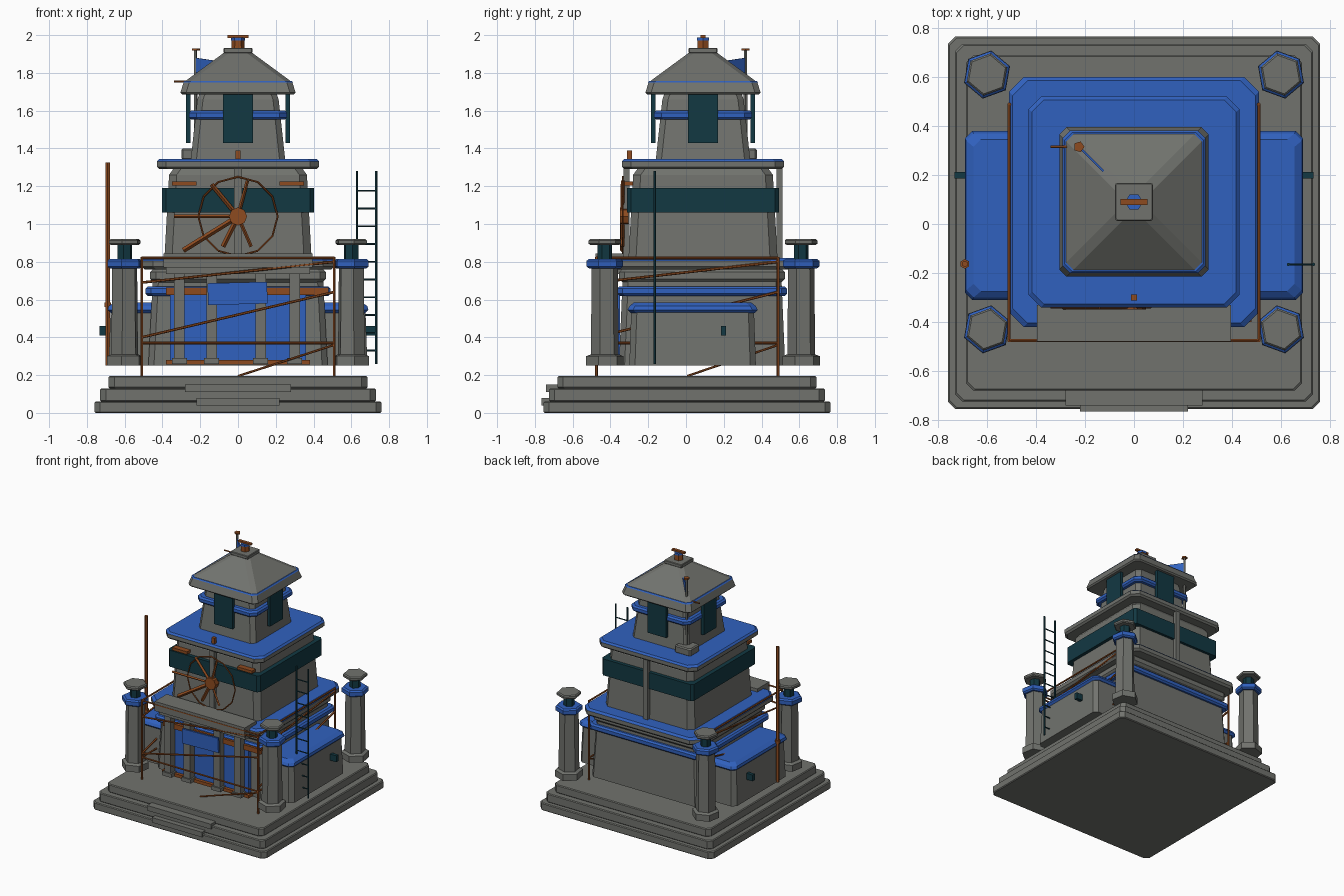
import bpy, bmesh, math
from mathutils import Vector, Matrix

if "Cube" in bpy.data.objects:
    bpy.data.objects.remove(bpy.data.objects["Cube"])


def material(name, rgb):
    m = bpy.data.materials.new(name)
    m.use_nodes = True
    m.diffuse_color = (*rgb, 1)
    m.node_tree.nodes["Principled BSDF"].inputs["Base Color"].default_value = (*rgb, 1)
    return m


STONE = material("weathered stone", (0.165, 0.17, 0.155))
BLUE = material("painted blue", (0.03, 0.12, 0.52))
TEAL = material("dark teal", (0.006, 0.04, 0.055))
RUST = material("rusty metal", (0.27, 0.07, 0.014))
CY = 0.09  # tower axis


def finish(name, bm, mats, top_blue=False):
    bmesh.ops.recalc_face_normals(bm, faces=bm.faces)
    if top_blue:
        bm.normal_update()
        for f in bm.faces:
            f.material_index = int(f.normal.z > 0.3)
    me = bpy.data.meshes.new(name)
    bm.to_mesh(me)
    bm.free()
    for m in mats:
        me.materials.append(m)
    ob = bpy.data.objects.new(name, me)
    bpy.context.collection.objects.link(ob)
    return ob


def loft(bm, rings):
    rows = [[bm.verts.new(p) for p in r] for r in rings]
    n = len(rows[0])
    for a, b in zip(rows, rows[1:]):
        for i in range(n):
            bm.faces.new((a[i], a[(i + 1) % n], b[(i + 1) % n], b[i]))
    bm.faces.new(rows[0][::-1])
    bm.faces.new(rows[-1])


def tier(name, levels, mat=STONE, x=0, y=CY, corner=0.03, top_blue=False):
    """Stack of chamfered rectangles; each level is (z, half x, half y)."""
    bm = bmesh.new()
    rings = []
    for z, hx, hy in levels:
        c = corner
        quarter = [(hx, hy - c), (hx - c, hy)]
        pts = quarter + [(-a, b) for a, b in quarter[::-1]]
        pts += [(-a, -b) for a, b in pts]
        rings.append([(x + a, y + b, z) for a, b in pts])
    loft(bm, rings)
    return finish(name, bm, [mat, BLUE], top_blue)


def slab(name, z0, z1, hx, hy, mat=STONE, b=0.012, **kw):
    return tier(name, [(z0, hx - b, hy - b), (z0 + b, hx, hy),
                       (z1 - b, hx, hy), (z1, hx - b, hy - b)], mat, **kw)


def box(name, x0, x1, y0, y1, z0, z1, mat=STONE, tilt=0):
    bm = bmesh.new()
    bmesh.ops.create_cube(bm, size=1)
    bmesh.ops.scale(bm, vec=(x1 - x0, y1 - y0, z1 - z0), verts=bm.verts)
    bmesh.ops.rotate(bm, matrix=Matrix.Rotation(tilt, 3, 'Y'), verts=bm.verts)
    bmesh.ops.translate(bm, vec=((x0 + x1) / 2, (y0 + y1) / 2, (z0 + z1) / 2), verts=bm.verts)
    return finish(name, bm, [mat])


def rod(name, a, b, r=0.008, mat=RUST, sides=6):
    a, b = Vector(a), Vector(b)
    bm = bmesh.new()
    bmesh.ops.create_cone(bm, cap_ends=True, segments=sides, radius1=r, radius2=r, depth=(b - a).length)
    q = (b - a).to_track_quat('Z', 'Y').to_matrix()
    bmesh.ops.rotate(bm, matrix=q, verts=bm.verts)
    bmesh.ops.translate(bm, vec=(a + b) / 2, verts=bm.verts)
    return finish(name, bm, [mat])


def prism(name, x, y, levels, mat, sides=6, turn=0):
    """Upright lathe with few sides; levels are (z, radius)."""
    bm = bmesh.new()
    ang = [turn + i * math.tau / sides for i in range(sides)]
    loft(bm, [[(x + r * math.cos(t), y + r * math.sin(t), z) for t in ang] for z, r in levels])
    return finish(name, bm, [mat])


# stepped plinth and entrance steps
for i, (z0, z1, h) in enumerate([(0, 0.06, 0.76), (0.06, 0.13, 0.73), (0.13, 0.195, 0.685)]):
    slab(f"plinth_{i}", z0, z1, h, h, b=0.006, y=0.005)
box("upper_step", -0.28, 0.28, -0.74, -0.66, 0.11, 0.15)
box("lower_step", -0.22, 0.22, -0.765, -0.7, 0.04, 0.08)

# lower storey
tier("lower_body", [(0.25, 0.475, 0.44), (0.72, 0.45, 0.42)], y=0.085)
slab("lower_band", 0.62, 0.67, 0.49, 0.45, BLUE, y=0.085)
slab("lower_cornice", 0.69, 0.765, 0.465, 0.44, b=0.02, y=0.085)
slab("lower_deck", 0.76, 0.82, 0.51, 0.51, b=0.015, corner=0.06, top_blue=True)

# side wings with vents
for s, side in ((-1, "right"), (1, "left")):
    tier(side + "_wing", [(0.25, 0.14, 0.335), (0.54, 0.13, 0.325)], x=s * 0.545, y=0.035)
    tier(side + "_wing_roof", [(0.53, 0.13, 0.33), (0.545, 0.145, 0.345), (0.565, 0.14, 0.335),
                               (0.585, 0.11, 0.31)], BLUE, x=s * 0.545, y=0.035)
    box(side + "_vent", s * 0.705 - 0.028, s * 0.705 + 0.028, 0.185, 0.212, 0.41, 0.46, TEAL)

# porch
box("porch_roof", -0.395, 0.395, -0.48, -0.33, 0.77, 0.845)
box("porch_beam", -0.38, 0.38, -0.45, -0.34, 0.735, 0.77)
box("porch_wall", -0.36, 0.36, -0.385, -0.35, 0.28, 0.66, BLUE)
box("porch_sill", -0.38, 0.38, -0.41, -0.35, 0.255, 0.28, RUST)
box("porch_rail", -0.38, 0.48, -0.40, -0.38, 0.625, 0.665, RUST)
for x in (-0.31, -0.14, 0.12, 0.30):
    box("porch_column", x - 0.028, x + 0.028, -0.44, -0.385, 0.28, 0.735)
    box("porch_column_base", x - 0.04, x + 0.04, -0.45, -0.38, 0.26, 0.29)
box("porch_sign", -0.16, 0.155, -0.47, -0.455, 0.575, 0.69, BLUE, tilt=-0.025)

# corner columns
for sx in (-1, 1):
    for y in (-0.43, 0.61):
        x, t = sx * 0.6, math.radians(90 - sx * -10)
        prism("column_shaft", x, y, [(0.25, 0.1), (0.30, 0.1), (0.31, 0.075), (0.78, 0.07)], STONE, turn=t)
        prism("column_collar", x, y, [(0.765, 0.085), (0.775, 0.098), (0.805, 0.098), (0.815, 0.085)], BLUE, turn=t)
        prism("column_neck", x, y, [(0.81, 0.04), (0.895, 0.04)], TEAL, turn=t)
        prism("column_cap", x, y, [(0.89, 0.08), (0.897, 0.088), (0.912, 0.088), (0.92, 0.08)], STONE, turn=t)

# scaffold on the front and both sides
for x in (-0.51, 0.51):
    for y in (-0.475, 0.488):
        rod("scaffold_post", (x, y, 0.19), (x, y, 0.825))
corners = [((-0.51, -0.475), (0.51, -0.475)), ((-0.51, -0.475), (-0.51, 0.488)), ((0.51, -0.475), (0.51, 0.488))]
for (ax, ay), (bx, by) in corners:
    for za, zb in ((0.82, 0.82), (0.37, 0.37), (0.40, 0.64), (0.69, 0.80)):
        rod("scaffold_rail", (ax, ay, za), (bx, by, zb), 0.007)
    rod("scaffold_brace", ((ax + bx) / 2, (ay + by) / 2, 0.195), (bx, by, 0.36), 0.006)

# middle storey
tier("middle_body", [(0.81, 0.39, 0.395), (1.26, 0.365, 0.37), (1.295, 0.34, 0.345)], corner=0.04)
tier("middle_band", [(1.06, 0.402, 0.402), (1.19, 0.402, 0.402)], TEAL, corner=0.02)
for y in (-0.315, 0.495):
    box("middle_pilaster", -0.02, 0.02, y - 0.015, y + 0.015, 0.82, 1.295)
slab("middle_deck", 1.29, 1.345, 0.43, 0.43, b=0.013, corner=0.05, top_blue=True)
box("deck_peg", -0.013, 0.013, -0.313, -0.287, 1.34, 1.39, RUST)
for s in (-1, 1):
    box("lintel_plate", s * 0.285 - 0.065, s * 0.285 + 0.065, -0.325, -0.28, 1.203, 1.225, RUST)

# broken wheel
hub = Vector((0, -0.335, 1.04))
ring = [hub + Vector((0.21 * math.cos(i * math.tau / 12), 0, 0.21 * math.sin(i * math.tau / 12))) for i in range(12)]
for i in range(12):
    rod("wheel_rim", ring[i], ring[(i + 1) % 12], 0.005)
rod("wheel_hub", hub - Vector((0, 0.015, 0)), hub + Vector((0, 0.03, 0)), 0.048, sides=8)
for dx, dz, r in ((-0.29, -0.18, 0.014), (-0.08, -0.16, 0.013), (-0.34, 0, 0.009), (-0.14, 0.17, 0.012),
                  (0.05, 0.19, 0.009), (0.07, -0.16, 0.009)):
    rod("wheel_spoke", hub, hub + Vector((dx, 0, dz)), r, sides=4)

# upper storey
tier("upper_body", [(1.34, 0.25, 0.25), (1.66, 0.215, 0.215), (1.70, 0.2, 0.2)])
slab("upper_band", 1.553, 1.60, 0.26, 0.26, BLUE, corner=0.04)
for s in (-1, 1):
    y = CY + s * 0.263
    box("upper_shutter", -0.08, 0.08, y - 0.012, y + 0.012, 1.43, 1.69, TEAL)
    box("upper_shutter", s * 0.263 - 0.012, s * 0.263 + 0.012, CY - 0.08, CY + 0.08, 1.43, 1.69, TEAL)

# roof and finial
tier("roof", [(1.685, 0.295, 0.295), (1.695, 0.305, 0.305), (1.75, 0.288, 0.288), (1.91, 0.07, 0.07)])
tier("roof_stripe", [(1.75, 0.291, 0.291), (1.758, 0.283, 0.283)], BLUE)
slab("roof_cap", 1.905, 1.932, 0.077, 0.077, b=0.004, corner=0.005)
prism("finial_post", 0, CY, [(1.93, 0.035), (1.975, 0.033)], RUST)
prism("finial_disc", 0, CY, [(1.972, 0.036), (1.988, 0.036)], BLUE)
box("finial_bar", -0.055, 0.055, CY - 0.012, CY + 0.012, 1.986, 2.0, RUST)

# flagpole
px, py = -0.225, 0.315
slab("flagpole_foot", 1.34, 1.40, 0.07, 0.06, b=0.008, x=-0.23, y=py, corner=0.01)
prism("flagpole", px, py, [(1.39, 0.012), (1.925, 0.009)], STONE, sides=5)
prism("flagpole_knob", px, py, [(1.918, 0.023), (1.93, 0.023)], RUST, sides=5)
rod("flagpole_arm", (-0.34, py, 1.755), (px, py, 1.755), 0.006)
bm = bmesh.new()
loft(bm, [[(px + o, py + o, 1.88), (px + o + 0.1, py + o - 0.1, 1.865),
           (px + o + 0.09, py + o - 0.09, 1.81), (px + o, py + o, 1.80)] for o in (-0.003, 0.003)])
finish("flag", bm, [BLUE])

# tall side pole and ladder
rod("side_pole", (-0.69, -0.163, 0.25), (-0.69, -0.163, 1.325), 0.013)
rod("side_pole_clamp", (-0.69, -0.163, 0.56), (-0.69, -0.163, 0.585), 0.02)
for x in (0.63, 0.732):
    rod("ladder_rail", (x, -0.165, 0.26), (x, -0.165, 1.28), 0.007, TEAL)
for i in range(10):
    z = 0.33 + i * 0.094
    rod("ladder_rung", (0.63, -0.165, z), (0.732, -0.165, z), 0.005, TEAL)
